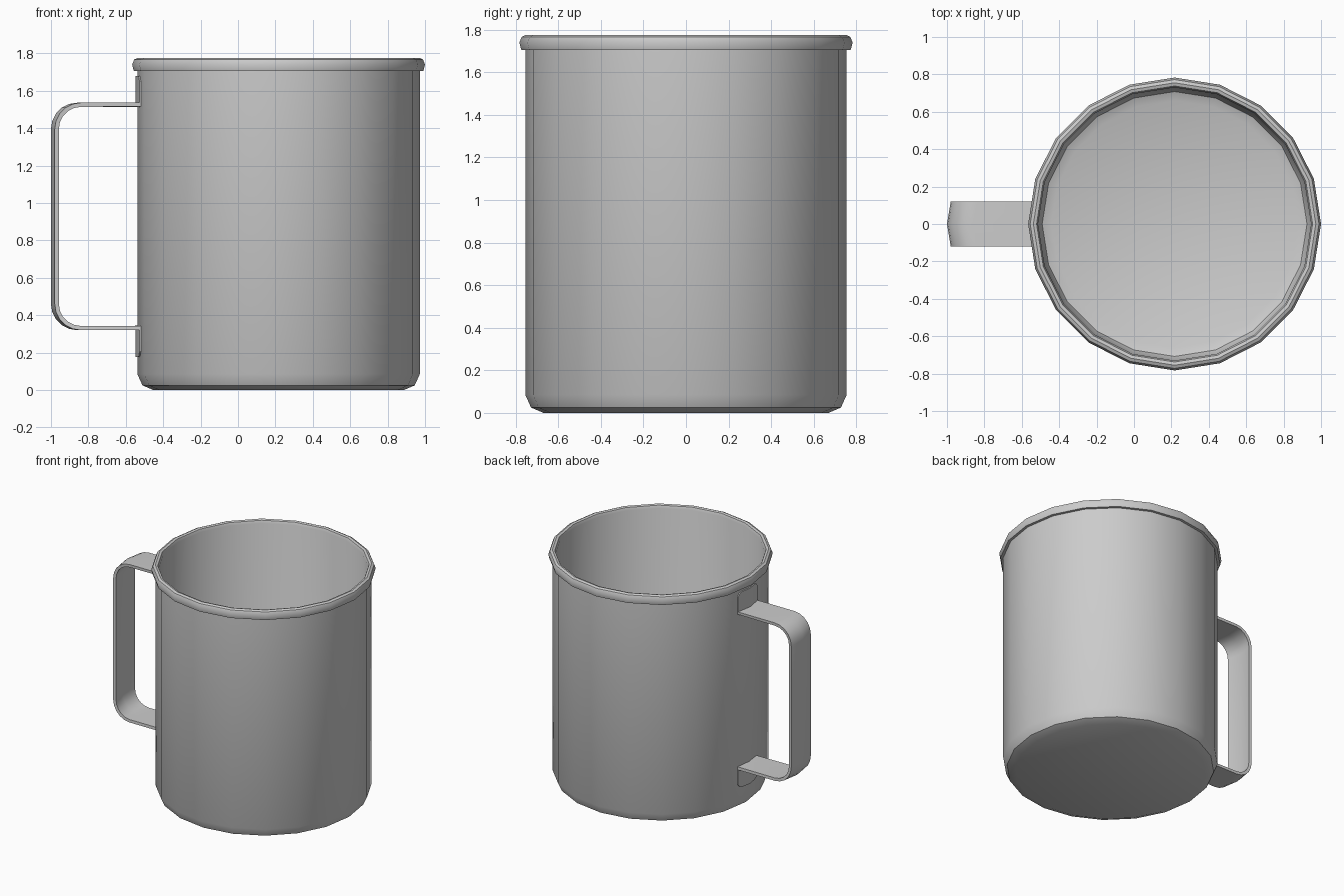
import bpy, bmesh
from math import cos, sin, pi, radians

if "Cube" in bpy.data.objects:
    bpy.data.objects.remove(bpy.data.objects["Cube"])

SIDES = 20
CX = 0.217      # axis of the cup


def finish(name, bm, angle):
    mesh = bpy.data.meshes.new(name)
    bm.to_mesh(mesh)
    bm.free()
    obj = bpy.data.objects.new(name, mesh)
    bpy.context.collection.objects.link(obj)
    bpy.ops.object.select_all(action='DESELECT')
    obj.select_set(True)
    bpy.context.view_layer.objects.active = obj
    bpy.ops.object.shade_smooth_by_angle(angle=radians(angle))
    return obj


def lathe(name, profile):
    """Turn a (radius, z) profile around the cup axis and cap both ends."""
    bm = bmesh.new()
    rings = [[bm.verts.new((CX + r * cos(2 * pi * i / SIDES), r * sin(2 * pi * i / SIDES), z))
              for i in range(SIDES)] for r, z in profile]
    for a, b in zip(rings, rings[1:]):
        for i in range(SIDES):
            j = (i + 1) % SIDES
            bm.faces.new((a[i], a[j], b[j], b[i]))
    bm.faces.new(rings[0][::-1])
    bm.faces.new(rings[-1])
    return finish(name, bm, 40)


# Cup: outside wall, rolled rim, inside wall and floor
lathe("cup", [
    (0.67, 0.0), (0.728, 0.025), (0.755, 0.085), (0.755, 1.705),
    (0.774, 1.706), (0.783, 1.74), (0.772, 1.767), (0.755, 1.775),
    (0.738, 1.77), (0.73, 1.75),
    (0.73, 0.095), (0.708, 0.045), (0.66, 0.025),
])

# Handle: upper half path as (x, z, half width), mirrored about its middle height
MID = 0.928
W = 0.119
upper = [(-0.547, 1.68, 0.075), (-0.547, 1.672, 0.1), (-0.547, 1.65, W),
         (-0.547, 1.536, W)]
for k in range(6):
    t = pi / 2 * (1 + k / 5)
    upper.append((-0.86 + 0.14 * cos(t), 1.396 + 0.14 * sin(t), W))
path = upper + [(x, 2 * MID - z, w) for x, z, w in reversed(upper)]

# Strip is bowed across its width to match the cup's wall
bm = bmesh.new()
rows = [[bm.verts.new((x + 0.17 * abs(s) * w, s * w, z)) for s in (-1, 0, 1)]
        for x, z, w in path]
for a, b in zip(rows, rows[1:]):
    for j in (0, 1):
        bm.faces.new((a[j], a[j + 1], b[j + 1], b[j]))
handle = finish("handle", bm, 40)
solid = handle.modifiers.new("thickness", 'SOLIDIFY')
solid.thickness = 0.022
solid.offset = -1
solid.use_even_offset = True
bpy.ops.object.modifier_apply(modifier=solid.name)
bpy.ops.object.shade_smooth_by_angle(angle=radians(40))
